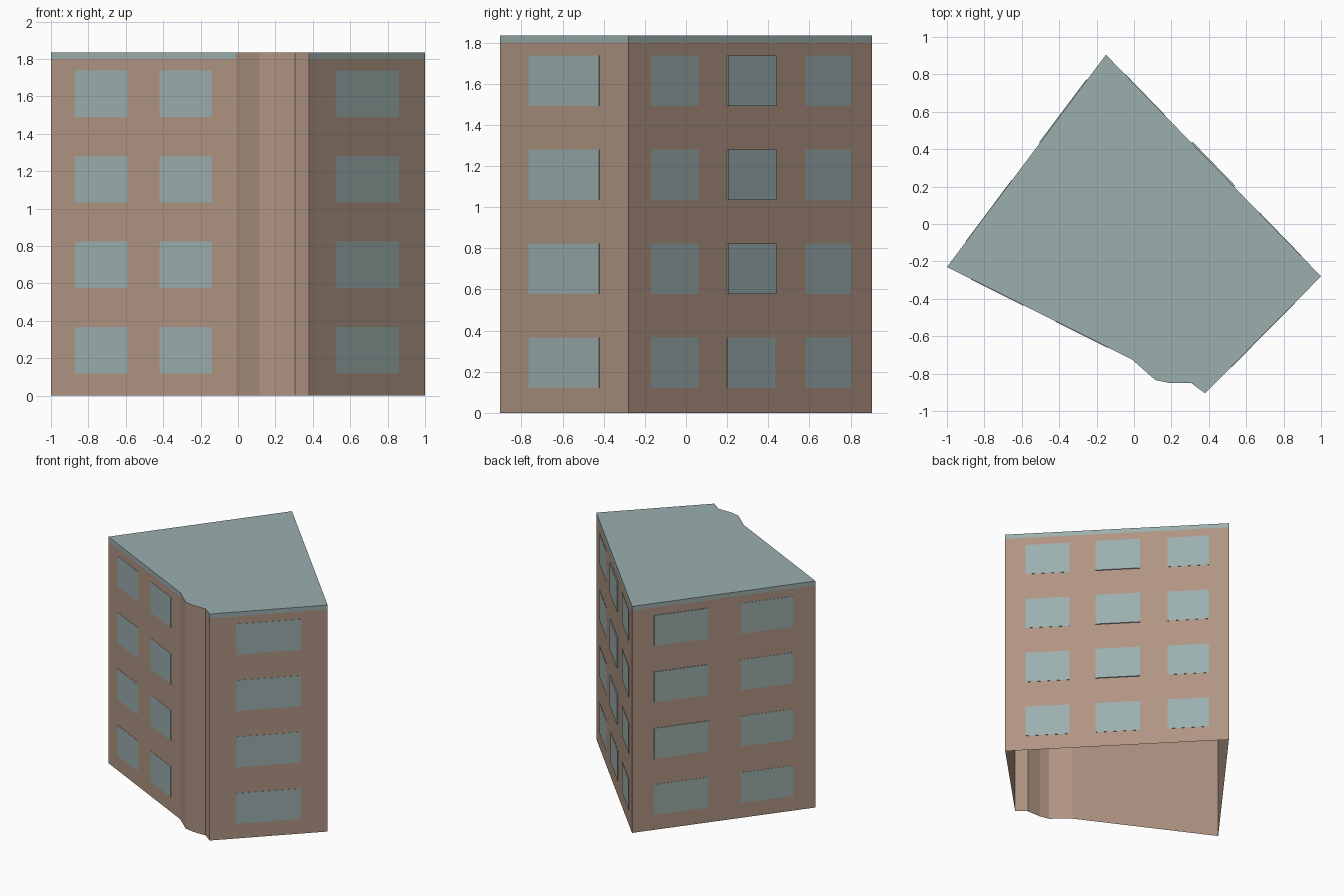
import bpy
import bmesh
from mathutils import Vector

cube = bpy.data.objects.get("Cube")
if cube:
    bpy.data.objects.remove(cube, do_unlink=True)

HEIGHT, BAND = 1.835, 1.80
UP = Vector((0, 0, 1))


def material(name, rgb):
    mat = bpy.data.materials.new(name)
    mat.use_nodes = True
    mat.diffuse_color = (*rgb, 1)
    mat.node_tree.nodes["Principled BSDF"].inputs["Base Color"].default_value = (*rgb, 1)
    return mat


def add_object(name, bm, mat):
    mesh = bpy.data.meshes.new(name)
    bmesh.ops.remove_doubles(bm, verts=bm.verts, dist=0.0001)
    bm.to_mesh(mesh)
    bm.free()
    mesh.materials.append(mat)
    obj = bpy.data.objects.new(name, mesh)
    bpy.context.collection.objects.link(obj)
    return obj


def face(bm, points):
    return bm.faces.new([bm.verts.new(p) for p in points])


def upright(bm, a, b, low, high):
    """Vertical rectangle above the ground line from a to b."""
    return face(bm, [a + UP * low, b + UP * low, b + UP * high, a + UP * high])


brown = material("brown plaster", (0.43, 0.296, 0.223))
teal = material("pale grey teal", (0.328, 0.425, 0.42))

# Footprint, counter-clockwise; sides 1 to 4 form the entrance recess
footprint = [Vector((x, y, 0)) for x, y in [
    (-1, -0.23), (-0.01, -0.725), (0.115, -0.835), (0.19, -0.85),
    (0.305, -0.85), (0.38, -0.905), (1, -0.28), (-0.15, 0.905)]]
sides = list(zip(footprint, footprint[1:] + footprint[:1]))
recess = range(1, 5)

# Walls, open underneath, and the roof with its edge band
walls, roof = bmesh.new(), bmesh.new()
for i, (a, b) in enumerate(sides):
    if i in recess:
        upright(walls, a, b, 0, HEIGHT)
    else:
        upright(walls, a, b, 0, BAND)
        upright(roof, a, b, BAND, HEIGHT)
face(roof, [p + UP * HEIGHT for p in footprint])
add_object("walls", walls, brown)
add_object("roof", roof, teal)

# Window columns as fractions along each side
columns = {
    0: [(0.13, 0.414), (0.586, 0.87)],
    5: [(0.226, 0.774)],
    6: [(0.092, 0.287), (0.405, 0.603), (0.726, 0.911)],
    7: [(0.12, 0.415), (0.59, 0.88)],
}
names = {0: "front_windows", 5: "side_windows", 6: "back_windows", 7: "end_windows"}
for i, spans in columns.items():
    a, b = sides[i]
    out = (b - a).cross(UP).normalized()
    bm = bmesh.new()
    for col, (start, end) in enumerate(spans):
        for floor in range(4):
            # Some upper panes stand slightly proud of the wall
            proud = floor > 0 and (i, col) in [(6, 1), (7, 0)]
            depth = 0.008 if proud and i == 6 else 0.005 if proud else 0.002
            low = 0.12 + floor * 0.457
            pane = upright(bm, a.lerp(b, start), a.lerp(b, end), low, low + 0.247)
            grown = bmesh.ops.extrude_face_region(bm, geom=[pane])["geom"]
            bmesh.ops.translate(bm, vec=out * depth,
                                verts=[g for g in grown if isinstance(g, bmesh.types.BMVert)])
            if pane.is_valid:
                bm.faces.remove(pane)
    bmesh.ops.recalc_face_normals(bm, faces=bm.faces)
    # Keep every pane facing outwards
    for f in bm.faces:
        if f.normal.dot(out) < -0.5:
            f.normal_flip()
    add_object(names[i], bm, teal)
